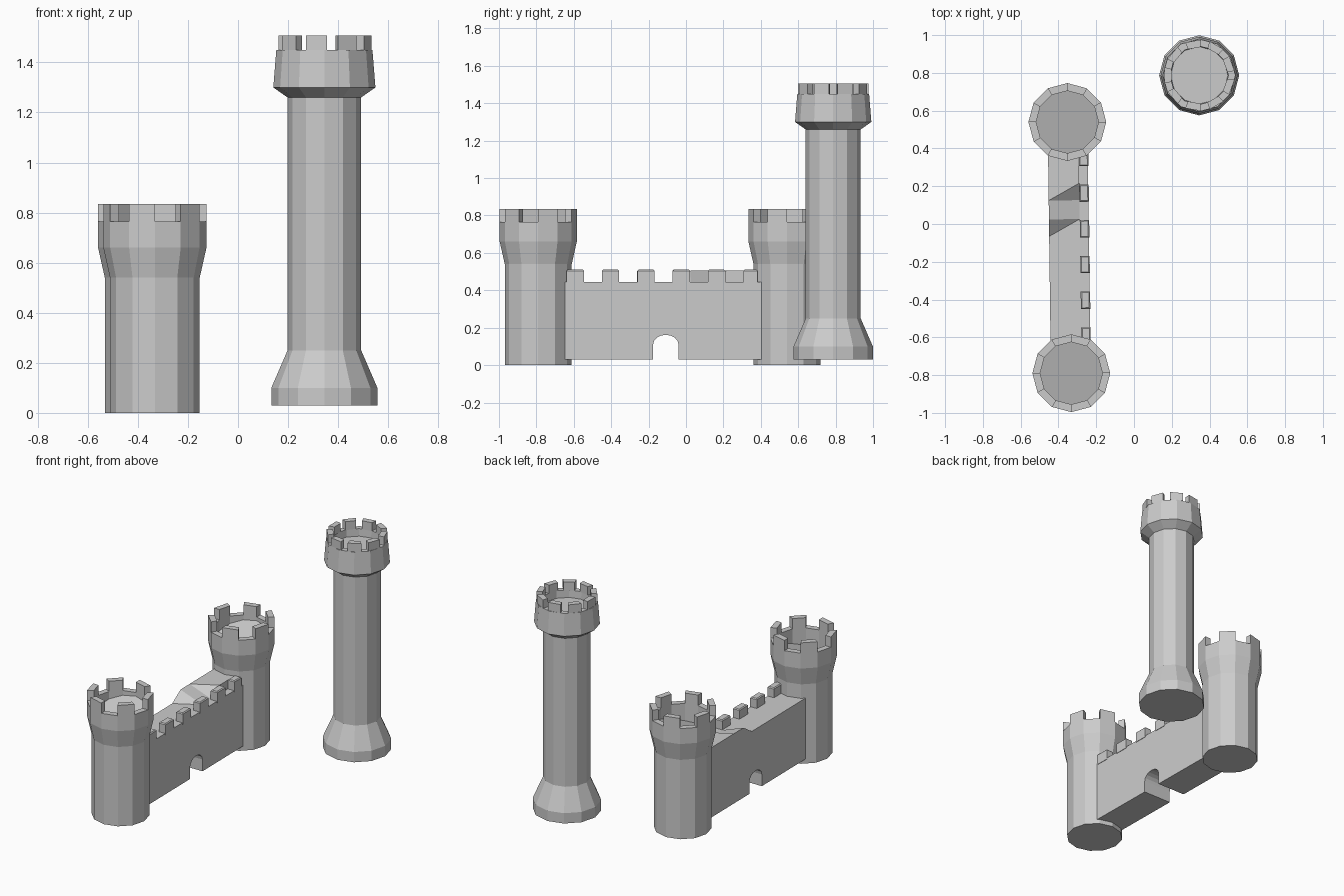
import bpy, bmesh
from math import sin, cos, pi, radians
from mathutils import Vector

cube = bpy.data.objects.get("Cube")
if cube:
    bpy.data.objects.remove(cube, do_unlink=True)

stone = bpy.data.materials.new("grey stone")
stone.use_nodes = True
GREY = (0.6, 0.6, 0.6, 1)
stone.diffuse_color = GREY
stone.node_tree.nodes["Principled BSDF"].inputs["Base Color"].default_value = GREY


def finish(bm, name, loc=(0, 0, 0)):
    bmesh.ops.remove_doubles(bm, verts=bm.verts, dist=0.0005)
    bmesh.ops.recalc_face_normals(bm, faces=bm.faces)
    mesh = bpy.data.meshes.new(name)
    bm.to_mesh(mesh)
    bm.free()
    mesh.materials.append(stone)
    obj = bpy.data.objects.new(name, mesh)
    obj.location = loc
    bpy.context.collection.objects.link(obj)
    return obj


def loft(bm, rings):
    """Join equal rings of points into a closed solid with end caps."""
    rows = [[bm.verts.new(p) for p in ring] for ring in rings]
    n = len(rows[0])
    for a, b in zip(rows, rows[1:]):
        for i in range(n):
            j = (i + 1) % n
            bm.faces.new((a[i], a[j], b[j], b[i]))
    bm.faces.new(rows[0])
    bm.faces.new(rows[-1])


def turned(name, profile, loc, sides=12, floor_tilt=0):
    """Faceted tower turned from a (radius, height) profile, floor last."""
    rings = [[(r * cos(2 * pi * i / sides), r * sin(2 * pi * i / sides), z)
              for i in range(sides)] for r, z in profile]
    rings[-1] = [(x, y, z + floor_tilt * y) for x, y, z in rings[-1]]
    bm = bmesh.new()
    loft(bm, rings)
    return finish(bm, name, loc)


def battlements(name, loc, count, first, half, r_in, r_out, z0, z1):
    """Ring of wedge-shaped merlons; angles in degrees."""
    for k in range(count):
        mid = first + 360 * k / count
        corners = [(r_in, -half), (r_out, -half), (r_out, half), (r_in, half)]
        flat = [(r * cos(radians(mid + a)), r * sin(radians(mid + a)))
                for r, a in corners]
        bm = bmesh.new()
        loft(bm, [[(x, y, z) for x, y in flat] for z in (z0, z1)])
        finish(bm, f"{name}_{k + 1}", loc)


# Tall free-standing tower
tall_at = (0.345, 0.787, 0)
turned("tall_tower", [(0.212, 0.03), (0.212, 0.10), (0.147, 0.25), (0.147, 1.26),
                      (0.204, 1.30), (0.192, 1.45), (0.155, 1.45), (0.152, 1.40)],
       tall_at)
battlements("tall_tower_merlon", tall_at, 9, 180, 13, 0.15, 0.189, 1.45, 1.507)

# Two wall towers, with mirrored battlements
for name, loc, turn in (("front_tower", (-0.332, -0.79, 0), 15),
                        ("rear_tower", (-0.353, 0.54, 0), -15)):
    turned(name, [(0.179, 0), (0.179, 0.54), (0.206, 0.66), (0.206, 0.765),
                  (0.165, 0.765), (0.165, 0.69)], loc, floor_tilt=0.3)
    battlements(name + "_merlon", loc, 6, turn, 15, 0.165, 0.206, 0.765, 0.835)

# Curtain wall: cross-sections along y, walkway stepping up to the rear
LOW, HIGH, BASE = 0.445, 0.505, 0.03
OUTER, WALK, INNER = -0.45, -0.287, -0.24
sections = [(-0.66, LOW, -0.66, LOW), (-0.06, LOW, 0.03, LOW),
            (0.03, HIGH, 0.03, LOW), (0.13, HIGH, 0.13, LOW),
            (0.13, HIGH, 0.22, HIGH), (0.42, HIGH, 0.42, HIGH)]
bm = bmesh.new()
loft(bm, [[(OUTER, yl, BASE), (OUTER, yl, zl), (WALK, yr, zr), (WALK, yr, LOW),
           (INNER, yr, LOW), (INNER, yr, BASE)] for yl, zl, yr, zr in sections])
wall = finish(bm, "curtain_wall")

# Arched gateway cut through the wall
half, spring, rise = 0.068, 0.11, 0.052
arch = [(-half, -0.1), (half, -0.1)]
arch += [(half * cos(pi * i / 8), spring + rise * sin(pi * i / 8)) for i in range(9)]
bm = bmesh.new()
loft(bm, [[(x, y - 0.108, z) for y, z in arch] for x in (-0.7, 0)])
cutter = finish(bm, "gateway_cutter")
cutter.hide_render = True
cutter.hide_viewport = True
cutter.display_type = 'WIRE'
cut = wall.modifiers.new("gateway", 'BOOLEAN')
cut.operation = 'DIFFERENCE'
cut.solver = 'EXACT'
cut.object = cutter

# Wall merlons along the inner edge
LEAN = 0.013
for k in range(6):
    y0 = -0.635 + 0.189 * k
    y1 = min(y0 + 0.092, 0.385)
    bm = bmesh.new()
    loft(bm, [[(WALK, y0, z), (INNER + 0.003, y0, z), (INNER + 0.003, y1, z),
               (WALK, y1, z)] for z in (LOW - 0.01, 0.51)])
    bmesh.ops.recalc_face_normals(bm, faces=bm.faces)
    top = [e for e in bm.edges if all(v.co.z > 0.5 for v in e.verts)]
    bmesh.ops.bevel(bm, geom=top, offset=0.006, segments=1, affect='EDGES')
    finish(bm, f"wall_merlon_{k + 1}").rotation_euler.z = LEAN
wall.rotation_euler.z = LEAN
